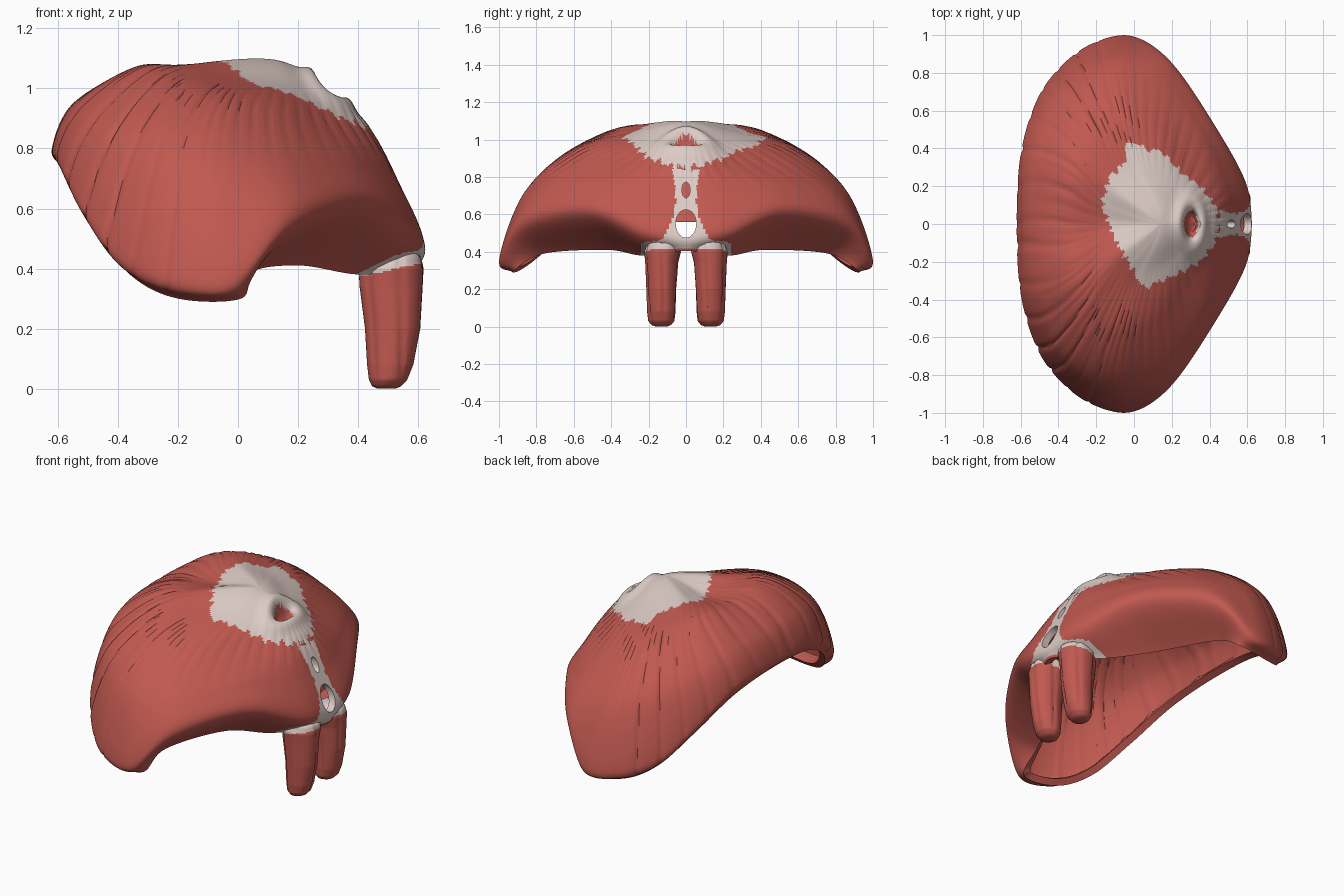
import bpy, bmesh, math, random
from mathutils import Vector

if "Cube" in bpy.data.objects:
    bpy.data.objects.remove(bpy.data.objects["Cube"])

random.seed(4)


def material(name, rgb):
    m = bpy.data.materials.new(name)
    m.diffuse_color = (*rgb, 1)
    m.use_nodes = True
    m.node_tree.nodes["Principled BSDF"].inputs["Base Color"].default_value = m.diffuse_color
    return m


MUSCLE = material("muscle red", (0.53, 0.10, 0.08))
TENDON = material("tendon pale", (0.72, 0.60, 0.56))

# Half loops of the dome (y >= 0), from the front margin (-x) round to the spine (+x)
INNER = [(-.14, 0, 1.045), (-.14, .10, 1.065), (-.12, .20, 1.085), (-.06, .27, 1.06), (0, .29, 1.04),
         (.06, .28, 1.03), (.15, .24, 1.01), (.25, .16, .985), (.34, .08, .95), (.38, 0, .93)]
UPPER = [(-.36, 0, 1.05), (-.33, .25, 1.075), (-.28, .42, 1.04), (-.20, .54, .99), (-.10, .59, .96),
         (0, .58, .94), (.15, .48, .92), (.30, .30, .89), (.42, .13, .865), (.455, 0, .845)]
MIDDLE = [(-.55, 0, .95), (-.52, .34, .94), (-.44, .59, .86), (-.32, .75, .79), (-.18, .84, .74),
          (-.02, .86, .71), (.18, .76, .72), (.37, .48, .75), (.50, .20, .72), (.53, 0, .70)]
WIDEST = [(-.62, 0, .80), (-.60, .36, .78), (-.52, .64, .62), (-.40, .82, .46), (-.23, .95, .38),
          (-.02, .995, .37), (.18, .87, .54), (.42, .52, .60), (.59, .22, .50), (.62, 0, .49)]
RIM = [(-.59, 0, .74), (-.57, .35, .70), (-.49, .61, .55), (-.36, .78, .38), (-.20, .89, .30),
       (.01, .92, .30), (.05, .76, .39), (.21, .42, .41), (.41, .23, .38), (.605, 0, .405)]
APEX = Vector((.14, 0, 1.092))

# Outline of the central tendon seen from above
TENDON_EDGE = [(-.03, .45), (.05, .40), (.15, .38), (.25, .27), (.35, .20), (.43, .10), (.46, 0),
               (.43, -.10), (.35, -.20), (.22, -.27), (.05, -.34), (-.02, -.22), (-.10, -.08),
               (-.17, .10), (-.13, .25), (-.05, .32)]


def spline(a, b, c, d, t):
    return 0.5 * (2 * b + (c - a) * t + (2 * a - 5 * b + 4 * c - d) * t * t
                  + (3 * b - a - 3 * c + d) * t ** 3)


def dense_loop(half, per):
    pts = [Vector(p) for p in half]
    pts += [Vector((p.x, -p.y, p.z)) for p in pts[-2:0:-1]]
    n = len(pts)
    return [spline(pts[i - 1], pts[i], pts[(i + 1) % n], pts[(i + 2) % n], k / per)
            for i in range(n) for k in range(per)]


def inside(x, y, poly):
    hit = False
    for (x1, y1), (x2, y2) in zip(poly, poly[1:] + poly[:1]):
        if (y1 > y) != (y2 > y) and x < (x2 - x1) * (y - y1) / (y2 - y1) + x1:
            hit = not hit
    return hit


def vein(x, y):
    return math.hypot((x - .30) / .04, y / .08)


def is_tendon(p, leg=False):
    """Central tendon, its strip down the back, and the band above the legs."""
    x, y, z = p
    if z > .75:
        a = math.atan2(y - .03, x - .12)
        k = 1 + .03 * math.sin(31 * a) + .02 * math.sin(53 * a)
        if inside(.12 + (x - .12) * k, .03 + (y - .03) * k, TENDON_EDGE):
            return vein(x, y) > .88
    if x > .38 and abs(y) < .24:
        low = .372 + .22 * (x - .4)
        if low < z < low + (.2 if leg else .045):
            return True
        if x > .43 and low < z < .84:
            return abs(y) < .055 + 1.6 * (z - .68) ** 2 / (1 if z < .68 else 2)
    return False


def finish(bm, name):
    me = bpy.data.meshes.new(name)
    bm.to_mesh(me)
    bm.free()
    ob = bpy.data.objects.new(name, me)
    bpy.context.collection.objects.link(ob)
    me.materials.append(MUSCLE)
    me.materials.append(TENDON)
    return ob


def activate(ob):
    bpy.ops.object.select_all(action='DESELECT')
    ob.select_set(True)
    bpy.context.view_layer.objects.active = ob


def tube(rows, sides, axis='Z'):
    """Elliptical loft; rows are (height, cx, cy, rx, ry)."""
    bm = bmesh.new()
    rings = []
    for h, cx, cy, rx, ry in rows:
        ring = []
        for i in range(sides):
            a = 2 * math.pi * i / sides
            u, v = cx + rx * math.cos(a), cy + ry * math.sin(a)
            ring.append(bm.verts.new((u, v, h) if axis == 'Z' else (h, u, v)))
        rings.append(ring)
    for r, s in zip(rings, rings[1:]):
        for i in range(sides):
            j = (i + 1) % sides
            bm.faces.new((r[i], r[j], s[j], s[i]))
    bm.faces.new(rings[0][::-1])
    bm.faces.new(rings[-1])
    bmesh.ops.recalc_face_normals(bm, faces=bm.faces)
    return bm


# Dome sheet
PER, STEPS = 16, 22
loops = [dense_loop(h, PER) for h in (INNER, UPPER, MIDDLE, WIDEST, RIM)]
N = len(loops[0])
bm = bmesh.new()
apex = bm.verts.new(APEX)
grid, weight = [], {}
fold_depth = [random.uniform(.3, 1) for _ in range(60)]
for i in range(N):
    line = [loops[0][(i + N // 2) % N], APEX] + [lp[i] for lp in loops]
    line.append(2 * line[-1] - line[-2])
    column = []
    for s in range(1, 5 * STEPS + 1):
        seg = min((s - 1) // STEPS, 4)
        v = bm.verts.new(spline(*line[seg:seg + 4], s / STEPS - seg))
        column.append(v)
        weight[v] = (i / PER, s / STEPS)
    grid.append(column)
for i in range(N):
    a, b = grid[i], grid[(i + 1) % N]
    bm.faces.new((apex, b[0], a[0]))
    for s in range(5 * STEPS - 1):
        bm.faces.new((a[s], b[s], b[s + 1], a[s + 1]))
bmesh.ops.recalc_face_normals(bm, faces=bm.faces)
bm.normal_update()
if apex.normal.z < 0:
    bmesh.ops.reverse_faces(bm, faces=bm.faces)
    bm.normal_update()

# Muscle folds, fibres and the raised vein opening
shift = {}
for v, (u, s) in weight.items():
    d = min(u, 18 - u)
    side = max(0, min(1, (s - 1.3) / .8)) * max(0, min(1, (4.9 - s) / .6))
    front = max(0, min(1, (4.6 - d) / 1.5))
    wave = 1.7 * u + .12 * math.sin(s * 1.7 + u)
    fold = max(0, math.cos(2 * math.pi * wave)) ** 7 * fold_depth[int(wave + .5) % 60]
    fibre = max(0, math.cos(2 * math.pi * (3.1 * u + .15 * math.sin(2 * s)))) ** 4
    near = max(0, 1 - abs(s - 2) / 1.1)
    shift[v] = v.normal * -(.014 * fold * side * front + .005 * fibre * near)
    if v.co.z > .8:
        r = vein(v.co.x, v.co.y)
        ring = .022 * math.exp(-((r - 1.6) / .7) ** 2)
        dent = .075 / (1 + math.exp((r - .85) * 10))
        shift[v] += Vector((.3, 0, 1)) * ring - Vector((0, 0, dent))
for v, d in shift.items():
    v.co += d
for f in bm.faces:
    f.material_index = int(is_tendon(f.calc_center_median()))
dome = finish(bm, "diaphragm_dome")
solid = dome.modifiers.new("thickness", 'SOLIDIFY')
solid.thickness, solid.offset = .04, -1
solid.material_offset = -1

# Openings in the back strip
for name, z, ry, rz in (("large_opening", .55, .055, .075), ("small_opening", .73, .022, .042)):
    cutter_bm = tube([(.36, 0, z, ry, rz), (.8, 0, z, ry, rz)], 32, 'X')
    for f in cutter_bm.faces:
        f.material_index = 1
    cutter = finish(cutter_bm, name + "_cutter")
    cutter.hide_render = True
    cutter.hide_set(True)
    cut = dome.modifiers.new(name, 'BOOLEAN')
    cut.operation, cut.solver, cut.object = 'DIFFERENCE', 'EXACT', cutter
activate(dome)
for m in list(dome.modifiers):
    bpy.ops.object.modifier_apply(modifier=m.name)
for ob in [o for o in bpy.data.objects if o.name.endswith("_cutter")]:
    bpy.data.objects.remove(ob)
activate(dome)
bpy.ops.object.shade_smooth_by_angle(angle=math.radians(50))

# Muscle lying behind the openings
backing = finish(tube([(.56, .515, 0, .022, .09), (.70, .455, 0, .022, .08),
                       (.785, .415, 0, .018, .05)], 32), "inner_muscle")
activate(backing)
bpy.ops.object.shade_smooth_by_angle(angle=math.radians(50))

# Legs running down the spine
KEYS = [(0, .495, .132, .03, .03), (.008, .495, .132, .048, .052), (.03, .50, .132, .064, .07),
        (.08, .507, .132, .077, .076), (.20, .515, .132, .092, .080), (.34, .51, .13, .105, .088),
        (.40, .51, .125, .108, .098), (.44, .52, .118, .09, .09), (.47, .53, .11, .05, .06)]
for side, name in ((-1, "front_leg"), (1, "back_leg")):
    rows = []
    for a, b in zip(KEYS, KEYS[1:]):
        n = max(1, round((b[0] - a[0]) / .008))
        rows += [[p + (q - p) * k / n for p, q in zip(a, b)] for k in range(n)]
    rows.append(list(KEYS[-1]))
    for r in rows:
        r[2] *= side
    bm = tube(rows, 48)
    bm.normal_update()
    move = {}
    for v in bm.verts:
        a = math.atan2(v.co.y - side * .13, v.co.x - .51)
        groove = max(0, math.cos(5 * a + side + 2 * v.co.z)) ** 8
        move[v] = v.normal * (-.008 * groove * min(1, v.co.z / .1))
    for v, d in move.items():
        v.co += d
    for f in bm.faces:
        f.material_index = int(is_tendon(f.calc_center_median(), True))
    leg = finish(bm, name)
    activate(leg)
    bpy.ops.object.shade_smooth_by_angle(angle=math.radians(60))
